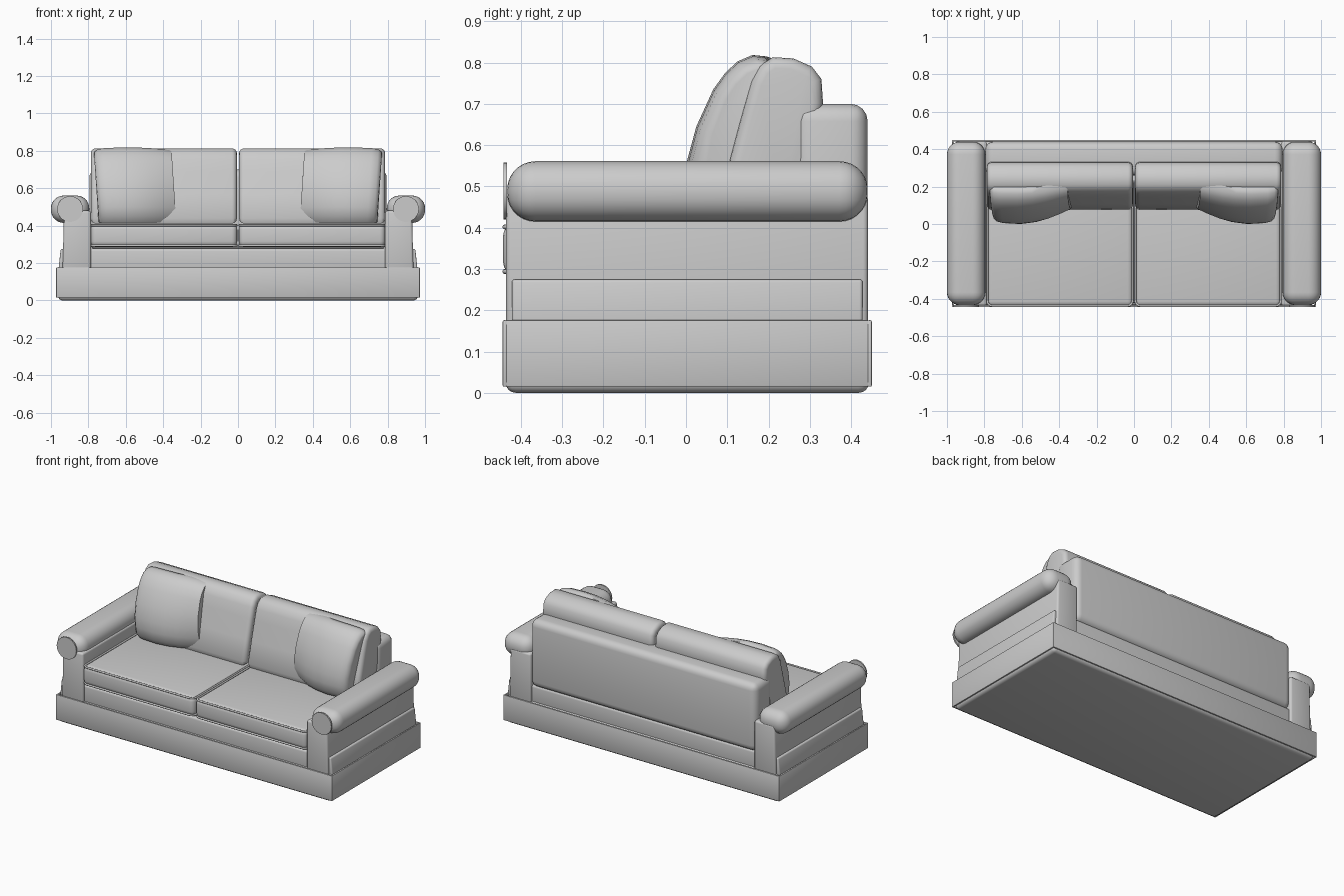
import bpy, bmesh, math
from mathutils import Vector

if "Cube" in bpy.data.objects:
    bpy.data.objects.remove(bpy.data.objects["Cube"])

fabric = bpy.data.materials.new("grey fabric")
fabric.diffuse_color = (0.6, 0.6, 0.6, 1)
fabric.use_nodes = True
fabric.node_tree.nodes["Principled BSDF"].inputs["Base Color"].default_value = fabric.diffuse_color


def finish(bm, name, angle=40):
    bmesh.ops.recalc_face_normals(bm, faces=bm.faces)
    me = bpy.data.meshes.new(name)
    bm.to_mesh(me)
    bm.free()
    me.materials.append(fabric)
    ob = bpy.data.objects.new(name, me)
    bpy.context.collection.objects.link(ob)
    bpy.ops.object.select_all(action='DESELECT')
    ob.select_set(True)
    bpy.context.view_layer.objects.active = ob
    bpy.ops.object.shade_smooth_by_angle(angle=math.radians(angle))
    return ob


def box(name, x, y, z, r=0.0, seg=4, taper=0.0):
    """Rounded box from (min, max) ranges; taper pulls the top outer side inwards."""
    bm = bmesh.new()
    bmesh.ops.create_cube(bm, size=1)
    for v in bm.verts:
        top = v.co.z > 0
        v.co = Vector([lo + (c + 0.5) * (hi - lo) for c, (lo, hi) in zip(v.co, (x, y, z))])
        if top and abs(v.co.x) > 0.85:
            v.co.x -= math.copysign(taper, v.co.x)
    if r:
        bmesh.ops.bevel(bm, geom=bm.edges[:], offset=r, segments=seg, profile=0.5, affect='EDGES')
    return finish(bm, name)


def span(s, a, b):
    return tuple(sorted((s * a, s * b)))


def loft(name, rings, bevel=0.0):
    """Skin a row of equal closed rings and cap both ends."""
    bm = bmesh.new()
    vs = [[bm.verts.new(p) for p in ring] for ring in rings]
    n = len(vs[0])
    for a, b in zip(vs, vs[1:]):
        for i in range(n):
            bm.faces.new((a[i], a[(i + 1) % n], b[(i + 1) % n], b[i]))
    caps = [bm.faces.new(vs[0]), bm.faces.new(vs[-1])]
    bmesh.ops.recalc_face_normals(bm, faces=bm.faces)
    if bevel:
        edges = list({e for f in caps for e in f.edges})
        bmesh.ops.bevel(bm, geom=edges, offset=bevel, segments=4, profile=0.5, affect='EDGES')
    return finish(bm, name, 50)


def piping(name, x, y, z, r=0.006):
    """Round cord along a rounded rectangle."""
    cu = bpy.data.curves.new(name, 'CURVE')
    cu.dimensions = '3D'
    cu.bevel_depth, cu.bevel_resolution = r, 2
    sp = cu.splines.new('POLY')
    pts, c = [], 0.03
    for k, (cx, cy) in enumerate([(x[1] - c, y[1] - c), (x[0] + c, y[1] - c),
                                  (x[0] + c, y[0] + c), (x[1] - c, y[0] + c)]):
        for j in range(4):
            a = math.pi / 2 * (k + j / 3)
            pts.append((cx + c * math.cos(a), cy + c * math.sin(a), z, 1))
    sp.points.add(len(pts) - 1)
    for p, co in zip(sp.points, pts):
        p.co = co
    sp.use_cyclic_u = True
    cu.materials.append(fabric)
    bpy.context.collection.objects.link(bpy.data.objects.new(name, cu))


# base, skirt panels and seat deck
box("base", (-0.962, 0.962), (-0.437, 0.443), (0, 0.176), 0.025)
box("front_skirt", (-0.972, 0.972), (-0.444, -0.434), (0.015, 0.176), 0.003, 2)
box("back_skirt", (-0.972, 0.972), (0.44, 0.45), (0.015, 0.176), 0.003, 2)
box("seat_deck", (-0.81, 0.81), (-0.422, 0.424), (0.16, 0.278), 0.015)

# backrest
box("backrest", (-0.795, 0.795), (0.26, 0.44), (0.27, 0.70), 0.042)

# outline of a leaning back cushion in y, z
back_profile = [(0.085, 0.412), (0.075, 0.44), (0.108, 0.57), (0.14, 0.69), (0.158, 0.755),
                (0.178, 0.792), (0.21, 0.813), (0.26, 0.81), (0.305, 0.79), (0.328, 0.76),
                (0.332, 0.70), (0.30, 0.56), (0.25, 0.412)]
# outline of a scatter pillow in y, z; the last four points lie behind its face
pillow_profile = [(0.03, 0.418), (0.006, 0.45), (0.0, 0.50), (0.002, 0.56), (0.025, 0.645),
                  (0.066, 0.735), (0.095, 0.775), (0.125, 0.803), (0.16, 0.818), (0.19, 0.815),
                  (0.205, 0.80), (0.19, 0.73), (0.15, 0.56), (0.11, 0.418)]
# pillow stations: x, set-back of the face, drop of the top
stations = [(0.745, 0.06, 0.03), (0.742, 0.038, 0.022), (0.725, 0.015, 0.01), (0.69, 0.005, 0.003),
            (0.60, 0.0, 0.0), (0.52, 0.012, 0.0), (0.45, 0.035, 0.003), (0.39, 0.065, 0.008),
            (0.33, 0.10, 0.015)]

for s, side in ((-1, "left"), (1, "right")):
    # arm with its lower band, roll and round front plate
    box(side + "_side_skirt", span(s, 0.962, 0.972), (-0.436, 0.442), (0.015, 0.176), 0.003, 2)
    box(side + "_arm_panel", span(s, 0.787, 0.938), (-0.436, 0.441), (0.165, 0.48), 0.012, 3, 0.008)
    box(side + "_arm_band", span(s, 0.82, 0.96), (-0.422, 0.428), (0.165, 0.275), 0.008, 3, 0.012)
    box(side + "_arm_roll", span(s, 0.795, 1.0), (-0.433, 0.44), (0.415, 0.561), 0.068, 7)
    bm = bmesh.new()
    bmesh.ops.create_cone(bm, cap_ends=True, segments=32, radius1=0.069, radius2=0.069, depth=0.009)
    for v in bm.verts:
        v.co = (s * 0.898 + v.co.x, -0.438 + v.co.z, 0.489 + v.co.y)
    finish(bm, side + "_arm_front_disc")

    # seat cushion with piping
    box(side + "_seat_cushion", span(s, 0.004, 0.788), (-0.443, 0.26), (0.286, 0.41), 0.03)
    for z, level in ((0.402, "top"), (0.294, "bottom")):
        piping(side + "_seat_piping_" + level, span(s, 0.007, 0.785), (-0.439, 0.25), z)

    # back cushion
    loft(side + "_back_cushion",
         [[(s * x, y, z) for y, z in back_profile] for x in (0.006, 0.787)], 0.026)

    # scatter pillow, leaning into the outer corner
    rings = []
    for x, back, drop in stations:
        ring = []
        for i, (y, z) in enumerate(pillow_profile):
            h = (z - 0.415) / 0.4
            set_back = back * (1 - 0.6 * h) if i < 10 else 0
            ring.append((s * (x + 0.025 * h), y + set_back, z - drop * h))
        rings.append(ring)
    loft(side + "_scatter_pillow", rings)
